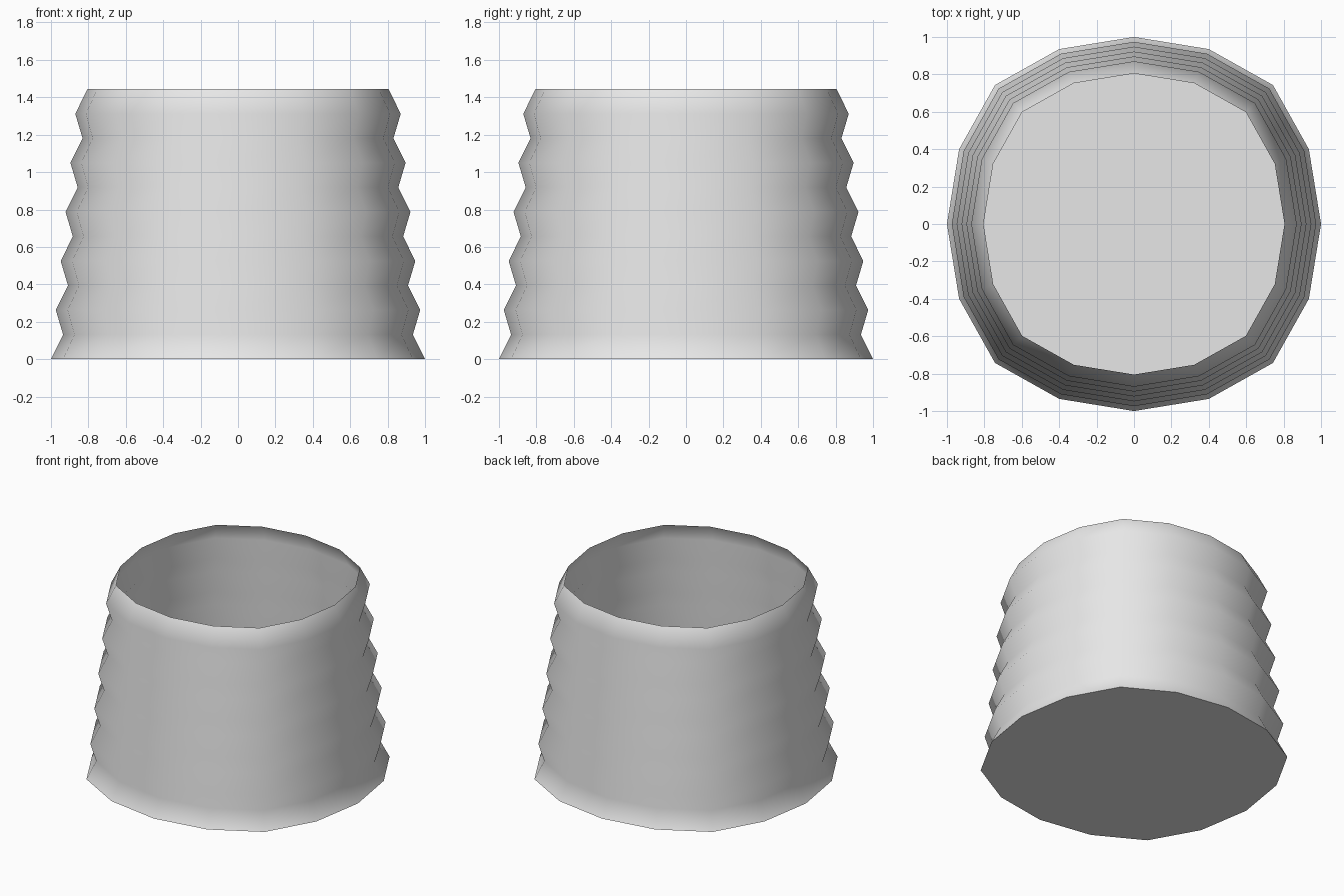
import bpy
import bmesh

if "Cube" in bpy.data.objects:
    bpy.data.objects.remove(bpy.data.objects["Cube"])

grey = bpy.data.materials.new("plain_grey")
grey.diffuse_color = (0.8, 0.8, 0.8, 1)
grey.use_nodes = True
grey.node_tree.nodes["Principled BSDF"].inputs["Base Color"].default_value = grey.diffuse_color


def ring_points(quarter):
    """Repeat one quarter of an outline by 90 degree turns."""
    pts = []
    turned = list(quarter)
    for _ in range(4):
        pts += turned
        turned = [(-y, x) for x, y in turned]
    return pts


def finish(bm, name):
    mesh = bpy.data.meshes.new(name)
    bm.to_mesh(mesh)
    bm.free()
    mesh.materials.append(grey)
    obj = bpy.data.objects.new(name, mesh)
    bpy.context.collection.objects.link(obj)
    return obj


# Bellows sleeve: slightly squared 16-sided rings, open top, closed base
outline = ring_points([(1, 0), (0.935, 0.4), (0.743, 0.743), (0.4, 0.935)])
bm = bmesh.new()
levels = 12
rings = []
for i in range(levels):
    z = 1.443 * i / (levels - 1)
    # folds alternate while the whole sleeve tapers upward
    r = 1 - 0.026 * (i // 2) - (0.065 if i % 2 else 0)
    rings.append([bm.verts.new((x * r, y * r, z)) for x, y in outline])
n = len(outline)
for low, high in zip(rings, rings[1:]):
    for k in range(n):
        bm.faces.new((low[k], low[(k + 1) % n], high[(k + 1) % n], high[k]))
bm.faces.new(rings[0][::-1])
sleeve = finish(bm, "bellows_sleeve")
bpy.context.view_layer.objects.active = sleeve
sleeve.select_set(True)
bpy.ops.object.shade_smooth_by_angle(angle=1.0)

# Thin floor plate lying inside on the base
bm = bmesh.new()
plate = ring_points([(0.433, 0.15), (0.34, 0.34), (0.15, 0.433)])
bm.faces.new([bm.verts.new((x, y, 0.003)) for x, y in plate])
finish(bm, "floor_plate")
